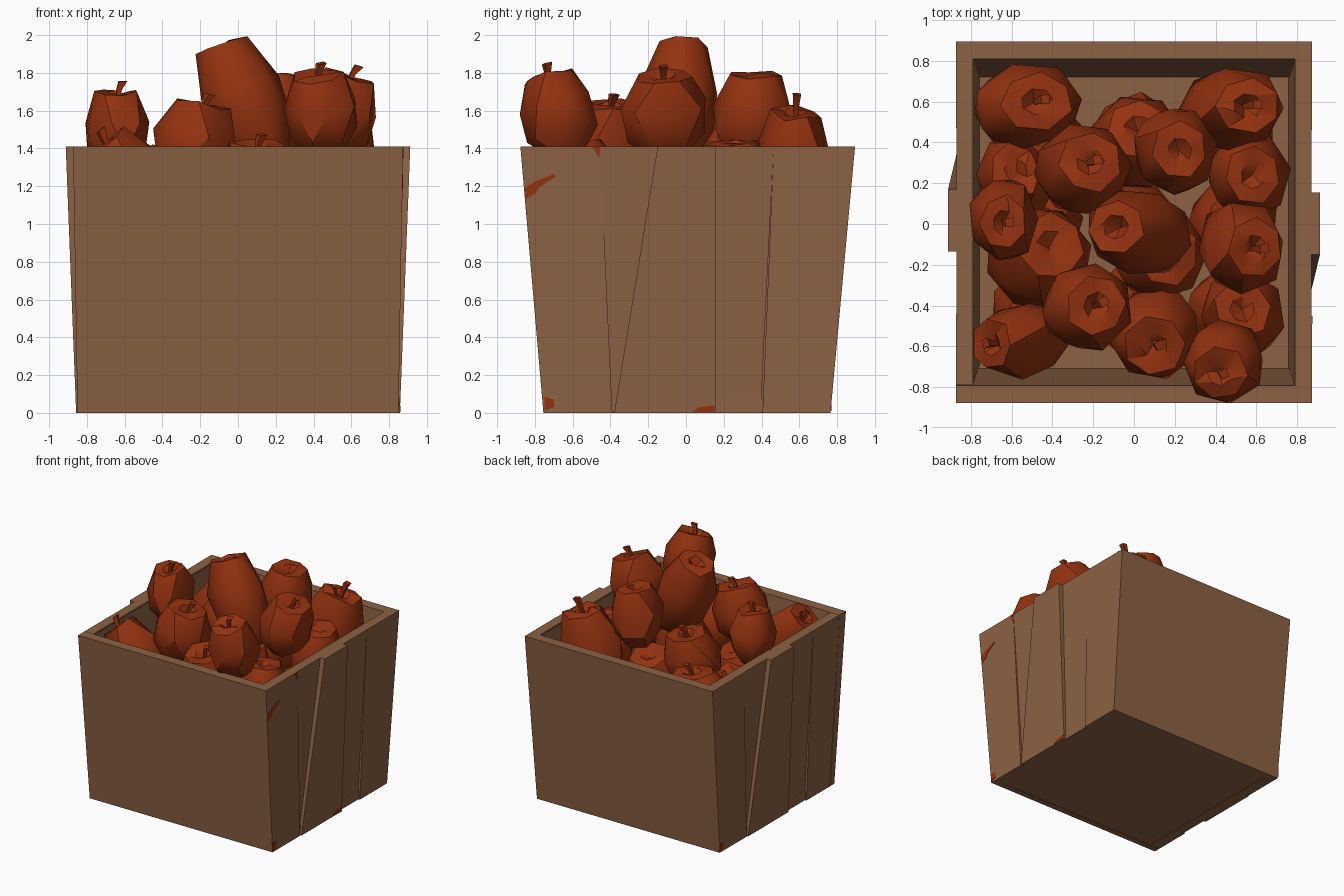
import bpy, bmesh, math, random
from mathutils import Matrix, Vector

if "Cube" in bpy.data.objects:
    bpy.data.objects.remove(bpy.data.objects["Cube"])

random.seed(4)
H = 1.41          # crate height
CY = 0.01         # crate centre in y


def material(name, rgb):
    m = bpy.data.materials.new(name)
    m.diffuse_color = (*rgb, 1)
    m.use_nodes = True
    m.node_tree.nodes["Principled BSDF"].inputs["Base Color"].default_value = m.diffuse_color
    return m


WOOD = material("brown_wood", (0.265, 0.122, 0.058))
RED = material("apple_red", (0.300, 0.032, 0.005))
TURN = Matrix.Translation((0, CY, 0)) @ Matrix.Rotation(math.pi, 4, 'Z') @ Matrix.Translation((0, -CY, 0))


def finish(name, bm, mat):
    bmesh.ops.recalc_face_normals(bm, faces=bm.faces)
    me = bpy.data.meshes.new(name)
    bm.to_mesh(me)
    bm.free()
    me.materials.append(mat)
    ob = bpy.data.objects.new(name, me)
    bpy.context.collection.objects.link(ob)
    return ob


def prism(name, front, back, mat, turn=False):
    """Solid between two matching outlines."""
    bm = bmesh.new()
    a = [bm.verts.new(p) for p in front]
    b = [bm.verts.new(p) for p in back]
    bm.faces.new(a)
    bm.faces.new(b[::-1])
    n = len(a)
    for i in range(n):
        bm.faces.new((a[i], b[i], b[(i + 1) % n], a[(i + 1) % n]))
    if turn:
        bm.transform(TURN)
    return finish(name, bm, mat)


# front and back walls (leaning outwards)
for name, yb, yt, s in (("front_wall", -.755, -.877, 1), ("back_wall", .765, .895, -1)):
    def outline(db, dt):
        return [(-.85, yb + db, 0), (.85, yb + db, 0), (.873, yt + dt, H), (-.873, yt + dt, H)]
    prism(name, outline(0, 0), outline(.05 * s, .085 * s), WOOD)

# floor board
prism("crate_floor", [(-.84, -.75, .003), (.84, -.75, .003), (.84, .76, .003), (-.84, .76, .003)],
      [(-.84, -.74, .08), (.84, -.74, .08), (.84, .75, .08), (-.84, .75, .08)], WOOD)

# side planks: bottom y range, top y range, outer x at bottom and top
PLANKS = {
    "edge_plank": ((-.705, -.39), (-.792, -.455), .85, .873),
    "wedge_plank": ((-.395, -.36), (-.455, -.13), .83, .871),
    "raised_plank": ((-.38, .155), (-.15, .155), .857, .912),
    "narrow_plank": ((.155, .395), (.155, .464), .837, .871),
    "far_plank": ((.405, .715), (.464, .81), .85, .873),
}
for side, turn in (("right", False), ("left", True)):
    for name, (b, t, xb, xt) in PLANKS.items():
        prism(f"{side}_{name}",
              [(xb, b[0], 0), (xb, b[1], 0), (xt, t[1], H), (xt, t[0], H)],
              [(.76, b[0], 0), (.76, b[1], 0), (.79, t[1], H), (.79, t[0], H)], WOOD, turn)
    # solid liner behind the gaps between planks
    prism(f"{side}_wall_liner", [(.81, -.70, 0), (.81, .71, 0), (.835, .8, H - .01), (.835, -.79, H - .01)],
          [(.757, -.70, 0), (.757, .71, 0), (.787, .8, H - .01), (.787, -.79, H - .01)], WOOD, turn)

# red paint smears on the right side, as thin plates
SMEARS = [
    [(-.85, 1.13), (-.80, 1.16), (-.77, 1.20), (-.69, 1.25), (-.70, 1.265), (-.80, 1.225), (-.855, 1.19)],
    [(-.75, .01), (-.70, .03), (-.70, .07), (-.75, .085)],
    [(-.49, 1.40), (-.46, 1.35), (-.452, 1.41), (-.49, 1.409)],
    [(.03, .004), (.15, .004), (.15, .04), (.07, .03)],
]
for k, pts in enumerate(SMEARS):
    xb, xt = (.857, .912) if k == 3 else (.85, .873)
    for side, turn in (("right", False), ("left", True)):
        if turn and k != 1:
            continue
        def plate(d):
            return [(xb + (xt - xb) * z / H + d, y, z) for y, z in pts]
        prism(f"{side}_smear_{k}", plate(-.003), plate(.003), RED, turn)


# low-poly apples: faceted lathe with a dimple and a bent square stem
PROFILE = [(.42, -.95), (.93, -.42), (1.0, .25), (.66, .93), (.3, .93)]


def apple(name, loc, size, lean=(0, 0), stem=True):
    bm = bmesh.new()
    n = 7
    rings = []
    for k, (r, z) in enumerate(PROFILE):
        ring = []
        for i in range(n):
            a = math.tau * (i + .5 * (k % 2)) / n
            q = r * random.uniform(.97, 1.08)
            ring.append(bm.verts.new((q * math.cos(a), q * math.sin(a), z + random.uniform(-.06, .06))))
        rings.append(ring)
    # staggered rings joined by triangles
    for k, (a, b) in enumerate(zip(rings, rings[1:])):
        for i in range(n):
            j = (i + 1) % n
            if k % 2 == 0:
                bm.faces.new((a[i], a[j], b[i]))
                bm.faces.new((a[j], b[j], b[i]))
            else:
                bm.faces.new((a[i], b[j], b[i]))
                bm.faces.new((a[i], a[j], b[j]))
    bm.faces.new(rings[0][::-1])
    tip = bm.verts.new((0, 0, .74))
    for i in range(n):
        bm.faces.new((rings[-1][i], rings[-1][(i + 1) % n], tip))
    bm.transform(Matrix.Diagonal((*size, 1)))
    if stem:
        prev = None
        for x, z, r in ((0, .7, .011), (.01, 1.0, .014), (.03, 1.2, .022)):
            cur = [bm.verts.new((x + dx * r, dy * r, z * size[2]))
                   for dx, dy in ((-1, -1), (1, -1), (1, 1), (-1, 1))]
            if prev:
                for i in range(4):
                    bm.faces.new((prev[i], prev[(i + 1) % 4], cur[(i + 1) % 4], cur[i]))
            prev = cur
        bm.faces.new(prev)
    spin = Matrix.Rotation(random.uniform(0, .6), 4, 'Z')
    tilt = Vector((0, 0, 1)).rotation_difference(Vector((lean[0], lean[1], 1))).to_matrix().to_4x4()
    bm.transform(Matrix.Translation(loc) @ tilt @ spin)
    ob = finish(name, bm, RED)
    # soft shading across the shallow facets only
    bpy.ops.object.select_all(action='DESELECT')
    ob.select_set(True)
    bpy.context.view_layer.objects.active = ob
    bpy.ops.object.shade_smooth_by_angle(angle=math.radians(32))


# visible apples: centre, half sizes, lean of the stem
APPLES = [
    ((.04, -.04, 1.63), (.22, .20, .37), (-.42, .08), False),   # tall pointed one
    ((.44, -.68, 1.58), (.20, .20, .23), (-.1, -.25), True),
    ((.53, -.11, 1.57), (.20, .22, .24), (.3, -.05), True),
    ((.20, .36, 1.56), (.20, .21, .25), (.1, 0), False),
    ((-.64, .02, 1.48), (.17, .20, .23), (0, -.05), True),
    ((-.23, -.41, 1.41), (.22, .21, .24), (.2, .05), True),
    ((-.25, .27, 1.28), (.23, .22, .24), (.15, .15), True),
    ((.48, .56, 1.25), (.24, .20, .38), (.22, .06), True),
    ((.56, .24, 1.20), (.20, .21, .25), (.1, 0), False),
    ((-.52, .58, 1.14), (.27, .21, .24), (.2, .1), True),
    ((-.54, -.57, 1.22), (.20, .18, .28), (-.8, -.1), True),
    ((.10, -.54, 1.19), (.22, .22, .24), (0, -.25), True),
    ((.53, -.44, 1.15), (.20, .21, .24), (0, .1), False),
    ((-.47, -.17, 1.06), (.26, .25, .25), (.3, .3), False),
    ((-.58, .22, 1.02), (.18, .21, .24), (0, .2), False),
    ((.02, .40, 1.10), (.23, .22, .24), (0, .3), False),
    ((.12, -.15, 1.12), (.23, .23, .25), (.2, 0), False),
]
for k, (loc, size, lean, stem) in enumerate(APPLES):
    apple(f"apple_{k}", loc, size, lean, stem)

# hidden lower layer that carries the pile
for i in range(3):
    for j in range(3):
        apple(f"lower_apple_{i}{j}", (-.48 + .48 * i, -.42 + .42 * j, .72), (.22, .21, .23), (.1, .1), False)
